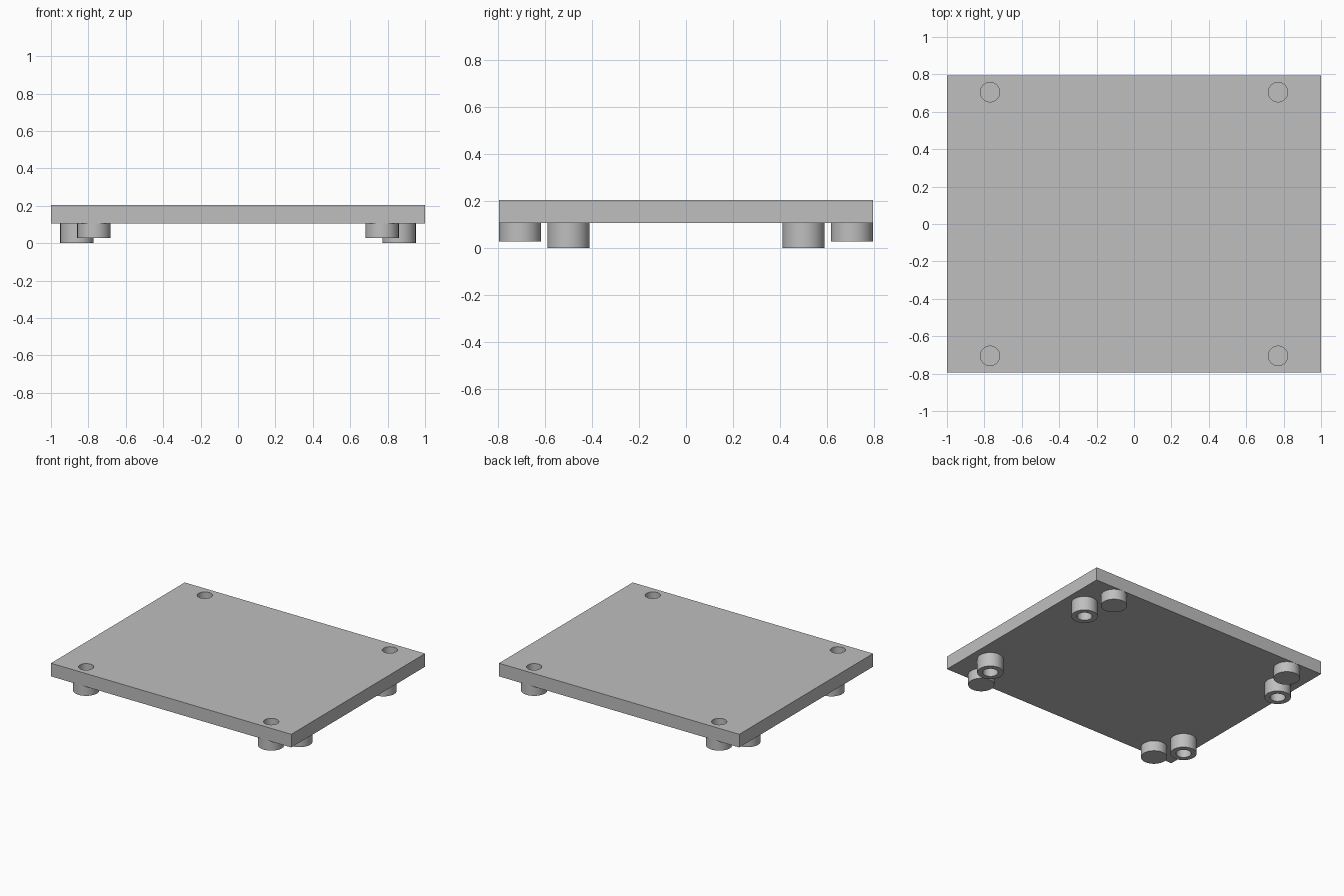
import bpy
import math

if "Cube" in bpy.data.objects:
    bpy.data.objects.remove(bpy.data.objects["Cube"], do_unlink=True)

grey = bpy.data.materials.new("plain grey")
grey.use_nodes = True
colour = (0.52, 0.52, 0.52, 1)
grey.diffuse_color = colour
grey.node_tree.nodes["Principled BSDF"].inputs["Base Color"].default_value = colour

TOP, UNDERSIDE = 0.205, 0.106
SHORT_FOOT = 0.028
BOSS_R, HOLE_R = 0.0895, 0.052
HOLE_DEPTH = 0.14
CLOSED_XY = (0.77, 0.705)
OPEN_XY = (0.861, 0.5)


def cylinder(name, xy, radius, z0, z1):
    bpy.ops.mesh.primitive_cylinder_add(
        vertices=64, radius=radius, depth=z1 - z0,
        location=(xy[0], xy[1], (z0 + z1) / 2))
    obj = bpy.context.object
    obj.name = name
    obj.data.materials.append(grey)
    return obj


def combine(target, tool, operation):
    mod = target.modifiers.new(operation.lower(), "BOOLEAN")
    mod.operation = operation
    mod.solver = "EXACT"
    mod.object = tool
    bpy.context.view_layer.objects.active = target
    bpy.ops.object.modifier_apply(modifier=mod.name)
    bpy.data.objects.remove(tool, do_unlink=True)


# Flat plate
bpy.ops.mesh.primitive_cube_add(size=1, location=(0, 0, (TOP + UNDERSIDE) / 2))
plate = bpy.context.object
plate.name = "mounting_plate"
plate.scale = (2, 1.59, TOP - UNDERSIDE)
bpy.ops.object.transform_apply(location=False, rotation=False, scale=True)
plate.data.materials.append(grey)

corners = [(sx, sy) for sx in (-1, 1) for sy in (-1, 1)]

# Bosses under each corner: a short closed one and a taller open one
for sx, sy in corners:
    for name, (x, y), foot in (("closed_boss", CLOSED_XY, SHORT_FOOT),
                               ("open_boss", OPEN_XY, 0)):
        boss = cylinder(name, (sx * x, sy * y), BOSS_R, foot, UNDERSIDE + 0.03)
        combine(plate, boss, "UNION")

# Blind holes: from above into the closed bosses, from below into the open ones
for sx, sy in corners:
    x, y = CLOSED_XY
    drill = cylinder("top_drill", (sx * x, sy * y), HOLE_R,
                     TOP - HOLE_DEPTH, TOP + 0.05)
    combine(plate, drill, "DIFFERENCE")
    x, y = OPEN_XY
    drill = cylinder("bottom_drill", (sx * x, sy * y), HOLE_R, -0.05, HOLE_DEPTH)
    combine(plate, drill, "DIFFERENCE")

# Smooth round walls, crisp edges
bpy.ops.object.select_all(action="DESELECT")
plate.select_set(True)
bpy.context.view_layer.objects.active = plate
bpy.ops.object.shade_smooth_by_angle(angle=math.radians(30))
